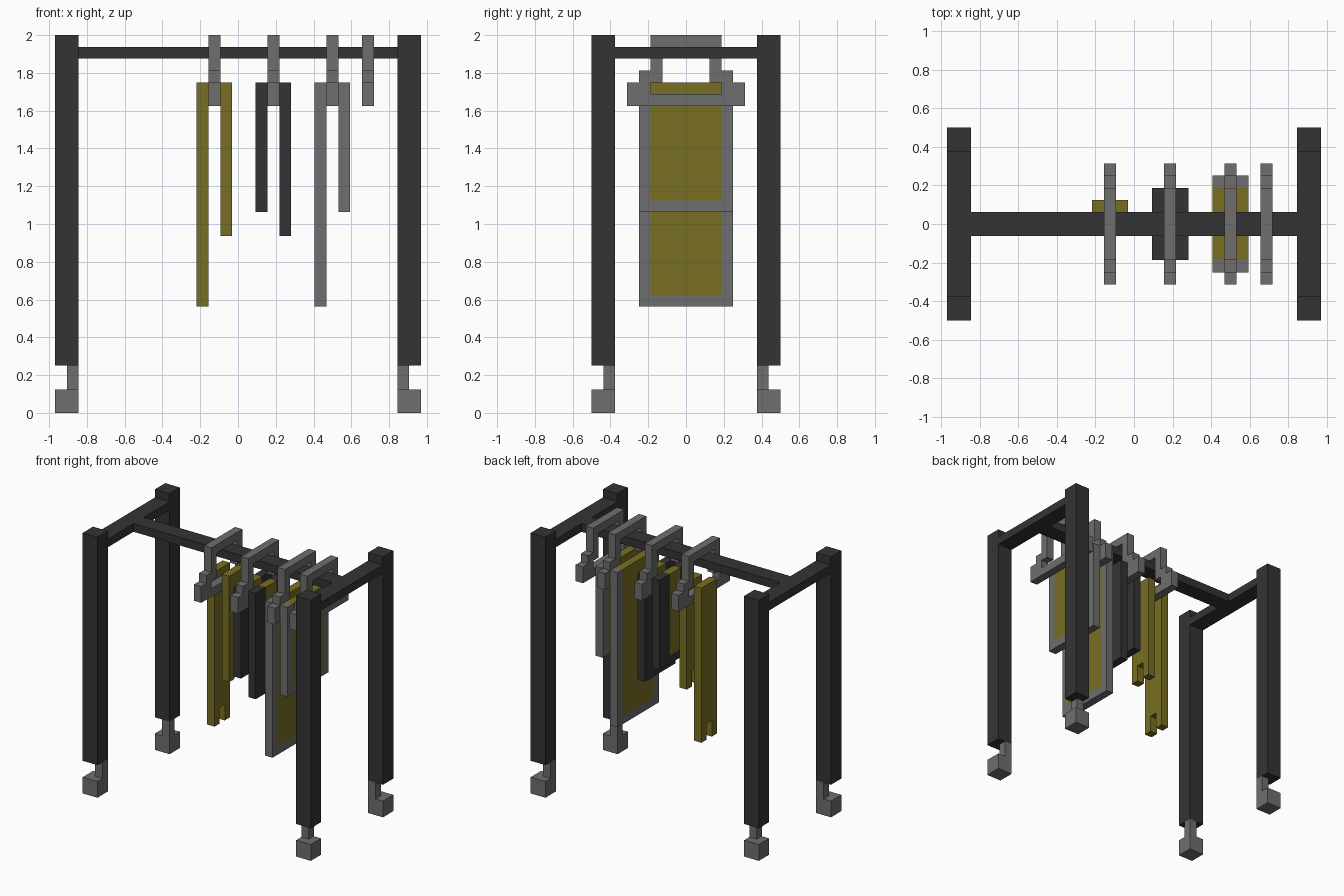
import bpy, bmesh

cube = bpy.data.objects.get("Cube")
if cube:
    bpy.data.objects.remove(cube)

U = 1 / 16  # block unit; all coordinates below are counted in blocks


def material(name, rgb):
    m = bpy.data.materials.new(name)
    m.use_nodes = True
    m.diffuse_color = (*rgb, 1)
    m.node_tree.nodes["Principled BSDF"].inputs["Base Color"].default_value = (*rgb, 1)
    return m


DARK = material("charcoal", (0.034, 0.034, 0.034))
GREY = material("grey", (0.156, 0.156, 0.156))
GOLD = material("olive gold", (0.19, 0.156, 0.016))


def prism(bm, profile, x0, x1, slot=0):
    """Extrude a (y, z) outline from x0 to x1."""
    face = bm.faces.new([bm.verts.new((x0 * U, y * U, z * U)) for y, z in profile])
    face.material_index = slot
    ext = bmesh.ops.extrude_face_region(bm, geom=[face], use_keep_orig=True)
    verts = [g for g in ext["geom"] if isinstance(g, bmesh.types.BMVert)]
    bmesh.ops.translate(bm, verts=verts, vec=((x1 - x0) * U, 0, 0))


def box(bm, x0, x1, y0, y1, z0, z1, slot=0):
    prism(bm, [(y0, z0), (y1, z0), (y1, z1), (y0, z1)], x0, x1, slot)


def finish(name, bm, *mats):
    bmesh.ops.recalc_face_normals(bm, faces=bm.faces)
    mesh = bpy.data.meshes.new(name)
    bm.to_mesh(mesh)
    bm.free()
    for m in mats:
        mesh.materials.append(m)
    ob = bpy.data.objects.new(name, mesh)
    bpy.context.collection.objects.link(ob)
    return ob


def mirror(ob, x, y):
    mod = ob.modifiers.new("Mirror", "MIRROR")
    mod.use_axis = (x, y, False)
    mod.use_clip = True


# Four posts with stepped casters
bm = bmesh.new()
box(bm, 13.5, 15.5, 6, 8, 4, 32)
mirror(finish("posts", bm, DARK), True, True)

bm = bmesh.new()
box(bm, 13.5, 14.5, 6, 7, 2, 4)
box(bm, 13.5, 15.5, 6, 8, 0, 2)
mirror(finish("casters", bm, GREY), True, True)

# Rails
bm = bmesh.new()
box(bm, 13.5, 15.5, -6, 6, 30, 31)
mirror(finish("side_rails", bm, DARK), True, False)

bm = bmesh.new()
box(bm, -13.5, 13.5, -1, 1, 30, 31)
finish("hanging_rail", bm, DARK)

# Hangers: half of a stepped ring, mirrored front to back
HALF_RING = [(0, 32), (3, 32), (3, 29), (4, 29), (4, 28), (5, 28), (5, 26),
             (0, 26), (0, 27), (3, 27), (3, 28), (2, 28), (2, 31), (0, 31)]
HANGERS = {"trouser": -2.5, "jacket": 2.5, "coat": 7.5, "spare": 10.5}
for label, x in HANGERS.items():
    bm = bmesh.new()
    prism(bm, HALF_RING, x, x + 1)
    seam = [f for f in bm.faces if all(abs(v.co.y) < 1e-5 for v in f.verts)]
    bmesh.ops.delete(bm, geom=seam, context="FACES")
    mirror(finish(label + "_hanger", bm, GREY), False, True)

# Trousers: a panel on each side of the hanger, split into two legs
for label, x, low in (("long", -3.5, 9), ("short", -1.5, 15)):
    bm = bmesh.new()
    prism(bm, [(-1, 28), (-1, low), (0, low), (0, low + 2),
               (1, low + 2), (1, low), (2, low), (2, 28)], x, x + 1)
    finish(label + "_trousers", bm, GOLD)


# Bordered garments: side strips and hem around a gold centre
def garment(name, x, low, half, inner, mat):
    bm = bmesh.new()
    prism(bm, [(-half, 28), (-half, low), (half, low), (half, 28),
               (inner, 28), (inner, low + 1), (-inner, low + 1), (-inner, 28)], x, x + 1)
    box(bm, x, x + 1, -inner, inner, low + 1, 28, 1)
    finish(name, bm, mat, GOLD)


garment("jacket_right_side", 1.5, 17, 3, 1, DARK)
garment("jacket_left_side", 3.5, 15, 3, 1, DARK)
garment("coat_right_side", 6.5, 9, 4, 3, GREY)
garment("coat_left_side", 8.5, 17, 4, 3, GREY)
